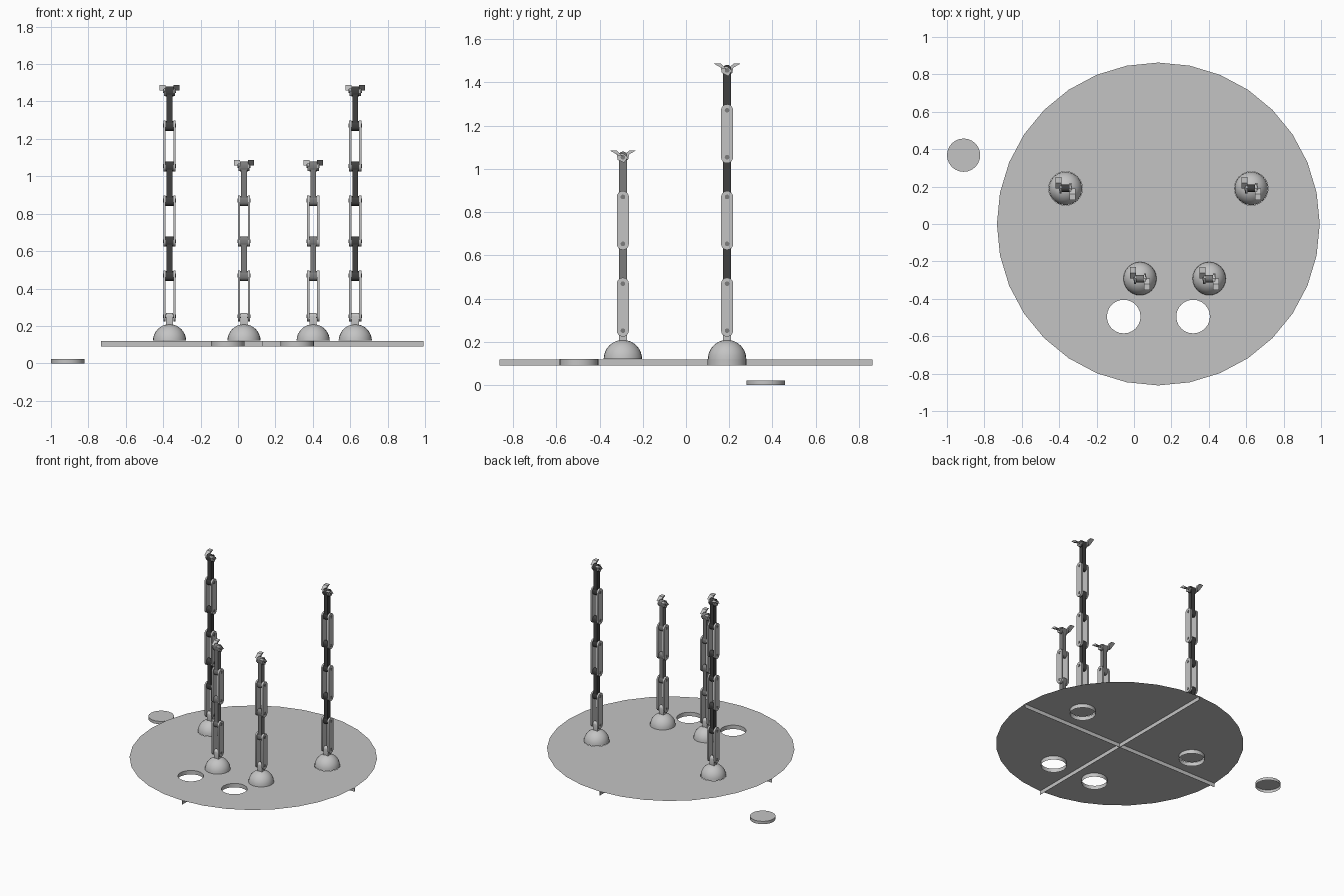
import bpy, bmesh, math
from mathutils import Vector

if "Cube" in bpy.data.objects:
    bpy.data.objects.remove(bpy.data.objects["Cube"])

def mat(name, v):
    m = bpy.data.materials.new(name)
    m.diffuse_color = (v, v, v, 1)
    m.use_nodes = True
    m.node_tree.nodes["Principled BSDF"].inputs["Base Color"].default_value = m.diffuse_color
    return m

LIGHT = mat("light grey", 0.55)
MID = mat("mid grey", 0.2)
DARK = mat("dark grey", 0.05)

def finish(bm, name, material, smooth=False):
    me = bpy.data.meshes.new(name)
    bm.to_mesh(me)
    bm.free()
    me.materials.append(material)
    ob = bpy.data.objects.new(name, me)
    bpy.context.collection.objects.link(ob)
    if smooth:
        bpy.ops.object.select_all(action='DESELECT')
        ob.select_set(True)
        bpy.context.view_layer.objects.active = ob
        bpy.ops.object.shade_smooth_by_angle(angle=math.radians(40))
    return ob

def ring(cx, cy, r, n):
    return [(cx + r * math.cos(2 * math.pi * i / n),
             cy + r * math.sin(2 * math.pi * i / n)) for i in range(n)]

def prism(bm, profile, x0, x1):
    """Closed solid: a (y, z) outline pushed along x."""
    a = [bm.verts.new((x0, y, z)) for y, z in profile]
    b = [bm.verts.new((x1, y, z)) for y, z in profile]
    n = len(a)
    faces = [bm.faces.new(a), bm.faces.new(b[::-1])]
    faces += [bm.faces.new((a[i], b[i], b[(i + 1) % n], a[(i + 1) % n])) for i in range(n)]
    bmesh.ops.recalc_face_normals(bm, faces=faces)

def rect(y0, y1, z0, z1):
    return [(y0, z0), (y1, z0), (y1, z1), (y0, z1)]

def stadium(z0, z1, r, n=8):
    top = [(r * math.cos(math.pi * i / n), z1 + r * math.sin(math.pi * i / n)) for i in range(n + 1)]
    low = [(-r * math.cos(math.pi * i / n), z0 - r * math.sin(math.pi * i / n)) for i in range(n + 1)]
    return top + low

CX, R, Z0, Z1 = 0.13, 0.863, 0.09, 0.12
HOLE_R = 0.09
BACK = [(-0.366, 0.19), (0.627, 0.19)]
FRONT = [(0.032, -0.292), (0.402, -0.292)]
HOLES = BACK + [(-0.055, -0.495), (0.316, -0.495)]

# round base sheet with four holes
bm = bmesh.new()
edges = []
for pts in [ring(CX, 0, R, 32)] + [ring(x, y, HOLE_R, 24) for x, y in HOLES]:
    vs = [bm.verts.new((x, y, Z1)) for x, y in pts]
    edges += [bm.edges.new((vs[i], vs[(i + 1) % len(vs)])) for i in range(len(vs))]
bmesh.ops.triangle_fill(bm, use_beauty=True, edges=edges, normal=Vector((0, 0, 1)))
bm.normal_update()
for f in bm.faces:
    if f.normal.z < 0:
        f.normal_flip()
finish(bm, "base_sheet", LIGHT)

# short collars lining the holes
bm = bmesh.new()
for x, y in HOLES:
    pts = ring(x, y, HOLE_R, 24)
    a = [bm.verts.new((*p, Z0)) for p in pts]
    b = [bm.verts.new((*p, Z1)) for p in pts]
    for i in range(24):
        j = (i + 1) % 24
        bm.faces.new((a[j], a[i], b[i], b[j]))
finish(bm, "hole_collars", LIGHT, True)

# cross of thin ribs under the sheet
bm = bmesh.new()
prism(bm, rect(-0.001, 0.001, Z0, Z1 - 0.0005), CX - R, CX + R)
prism(bm, rect(-R, R, Z0, Z1 - 0.0005), CX - 0.001, CX + 0.001)
finish(bm, "base_ribs", LIGHT)

# loose plug lying beside the base, open underneath
bm = bmesh.new()
pts = ring(-0.911, 0.368, 0.089, 24)
a = [bm.verts.new((*p, 0)) for p in pts]
b = [bm.verts.new((*p, 0.022)) for p in pts]
bm.faces.new(b)
for i in range(24):
    j = (i + 1) % 24
    bm.faces.new((a[i], a[j], b[j], b[i]))
finish(bm, "loose_plug", LIGHT, True)

def dome(name):
    bm = bmesh.new()
    bmesh.ops.create_uvsphere(bm, u_segments=24, v_segments=16, radius=0.089)
    bmesh.ops.bisect_plane(bm, geom=bm.verts[:] + bm.edges[:] + bm.faces[:],
                           plane_co=(0, 0, 0.001), plane_no=(0, 0, 1), clear_inner=True)
    bmesh.ops.holes_fill(bm, edges=[e for e in bm.edges if e.is_boundary])
    bmesh.ops.recalc_face_normals(bm, faces=bm.faces[:])
    bmesh.ops.translate(bm, verts=bm.verts[:], vec=(0, 0, Z1))
    return finish(bm, name, LIGHT, True)

def arm(name, x, y, cycles, inner_mat):
    """Chain of alternating double-plate and single links on a dome."""
    parts = [dome(name + "_dome")]
    plates, cores, pins = bmesh.new(), bmesh.new(), bmesh.new()
    neck = bmesh.new()
    prism(neck, stadium(0.2, 0.252, 0.018), -0.019, 0.019)
    parts.append(finish(neck, name + "_neck", LIGHT, True))
    z = 0.252
    heights = [z]
    for _ in range(cycles):
        mid, end = z + 0.217, z + 0.401
        # outer pair of plates
        for s in (-1, 1):
            prism(plates, stadium(z, mid, 0.028), s * 0.021, s * 0.033)
        # inner link with wider knuckles
        prism(cores, rect(-0.018, 0.018, mid, end), -0.015, 0.015)
        for h in (mid, end):
            prism(cores, stadium(h - 0.008, h + 0.006, 0.02), -0.0205, 0.0205)
        heights += [mid, end]
        z = end
    for h in heights:
        prism(pins, ring(0, h, 0.011, 10), -0.035, 0.035)
    # two jaws opening to opposite sides
    jaws = bmesh.new()
    for s in (-1, 1):
        link = [(0.024, -0.012), (-0.006, -0.026), (-0.024, 0), (0, 0.018), (0.03, 0.018)]
        tip = [(0.0, 0.004), (0.02, 0.008), (0.062, 0.032), (0.03, 0.032)]
        prism(jaws, [(-s * u, z + v) for u, v in link], s * 0.021, s * 0.03)
        prism(jaws, [(-s * u, z + v) for u, v in tip], s * 0.021, s * 0.053)
    parts += [finish(plates, name + "_outer_links", LIGHT, True),
              finish(cores, name + "_inner_links", inner_mat, True),
              finish(pins, name + "_pins", MID, True),
              finish(jaws, name + "_jaws", LIGHT)]
    for p in parts:
        p.location = (x, y, 0)

for side, (x, y) in zip(("left", "right"), BACK):
    arm("back_" + side + "_arm", x, y, 3, DARK)
for side, (x, y) in zip(("left", "right"), FRONT):
    arm("front_" + side + "_arm", x, y, 2, MID)
